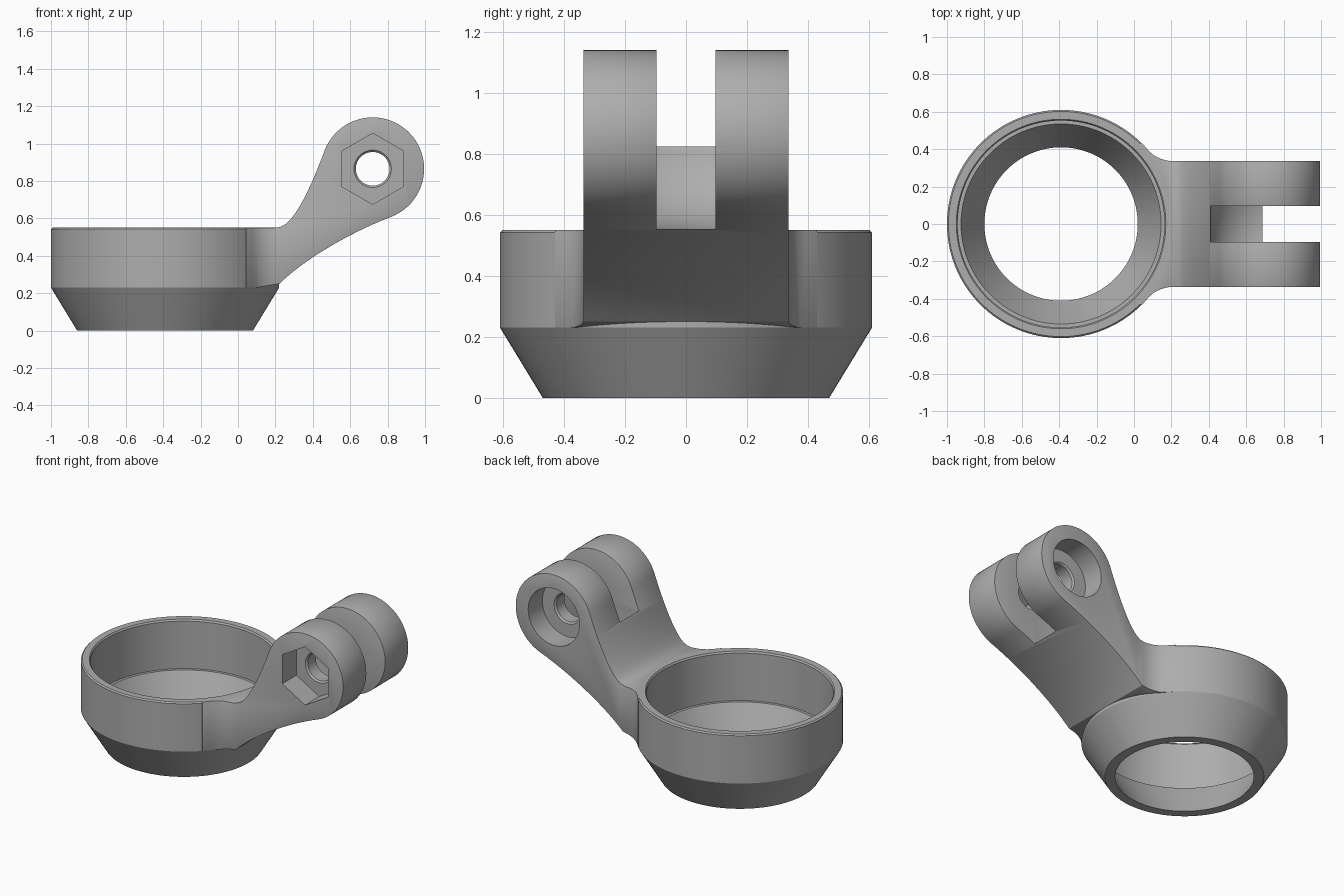
import bpy, bmesh, math
from mathutils import Vector, Matrix
from mathutils.geometry import interpolate_bezier

if "Cube" in bpy.data.objects:
    bpy.data.objects.remove(bpy.data.objects["Cube"])

RING_X = -0.39
PIVOT = Vector((0.72, 0, 0.865))
TO_Y = Matrix.Translation(PIVOT) @ Matrix.Rotation(-math.pi / 2, 4, "X")

grey = bpy.data.materials.new("grey_plastic")
grey.use_nodes = True
grey.diffuse_color = (0.42, 0.42, 0.42, 1)
grey.node_tree.nodes["Principled BSDF"].inputs["Base Color"].default_value = grey.diffuse_color


def finish(name, bm):
    bmesh.ops.recalc_face_normals(bm, faces=bm.faces)
    mesh = bpy.data.meshes.new(name)
    bm.to_mesh(mesh)
    bm.free()
    mesh.materials.append(grey)
    obj = bpy.data.objects.new(name, mesh)
    bpy.context.collection.objects.link(obj)
    return obj


def lathe(name, profile, matrix, steps=96):
    """Revolve (radius, height) points, starting and ending on the axis."""
    bm = bmesh.new()
    verts = [bm.verts.new((r, 0, h)) for r, h in profile]
    edges = [bm.edges.new(pair) for pair in zip(verts, verts[1:])]
    bmesh.ops.spin(bm, geom=verts + edges, cent=(0, 0, 0), axis=(0, 0, 1),
                   angle=math.tau, steps=steps)
    bmesh.ops.remove_doubles(bm, verts=bm.verts, dist=0.0005)
    bm.transform(matrix)
    return finish(name, bm)


def prism(name, points, depth):
    """Extrude a flat outline along a vector."""
    bm = bmesh.new()
    face = bm.faces.new([bm.verts.new(p) for p in points])
    new = bmesh.ops.extrude_face_region(bm, geom=[face])["geom"]
    bmesh.ops.translate(bm, vec=depth,
                        verts=[v for v in new if isinstance(v, bmesh.types.BMVert)])
    return finish(name, bm)


def apply(obj, mod):
    bpy.ops.object.select_all(action="DESELECT")
    bpy.context.view_layer.objects.active = obj
    obj.select_set(True)
    bpy.ops.object.modifier_apply(modifier=mod.name)


def combine(obj, other, operation):
    mod = obj.modifiers.new("combine", "BOOLEAN")
    mod.operation, mod.object, mod.solver = operation, other, "EXACT"
    apply(obj, mod)
    bpy.data.objects.remove(other)


def curve(*points, count=16):
    return interpolate_bezier(*[Vector((x, 0, z)) for x, z in points], count)


# Side outline of the arm: round lug, concave top, root and curved underside
lug_r = 0.275
start, end = math.radians(-68.6), math.radians(160)
lug = [PIVOT + lug_r * Vector((math.cos(a), 0, math.sin(a)))
       for a in (start + (end - start) * i / 56 for i in range(57))]
top = curve((lug[-1].x, lug[-1].z), (0.41, 0.82), (0.33, 0.63), (0.255, 0.57))
under = curve((0.22, 0.25), (0.36, 0.385), (0.60, 0.525), (lug[0].x, lug[0].z))
root = [Vector((x, 0, z)) for x, z in
        ((0.23, 0.556), (0.2, 0.55), (0, 0.55), (0, 0.23), (0.1, 0.23))]
outline = lug + top[1:] + root + under[:-1]
arm = prism("arm", [p - Vector((0, 0.5, 0)) for p in outline], (0, 1, 0))

# Plan outline with filleted corners where the arm joins the ring
fillet = [(0, 0.43), (0.045, 0.43), (0.075, 0.395), (0.105, 0.367),
          (0.14, 0.349), (0.175, 0.339), (0.21, 0.336), (1.1, 0.336)]
plan_points = fillet + [(x, -y) for x, y in reversed(fillet)]
plan = prism("arm_plan", [(x, y, 0) for x, y in plan_points], (0, 0, 1.3))
combine(arm, plan, "INTERSECT")

# Rounded slot that splits the lug in two
slot = lathe("slot", [(0, -0.097), (0.315, -0.097), (0.315, 0.097), (0, 0.097)], TO_Y)
combine(arm, slot, "DIFFERENCE")
bevel = arm.modifiers.new("edge", "BEVEL")
bevel.width, bevel.segments = 0.01, 2
bevel.limit_method, bevel.angle_limit = "ANGLE", math.radians(40)
apply(arm, bevel)

# Tapered ring body
at_ring = Matrix.Translation((RING_X, 0, 0))
holder = lathe("ring_holder", [(0, 0), (0.47, 0), (0.61, 0.23), (0.61, 0.542),
                               (0.602, 0.55), (0, 0.55)], at_ring, 128)
combine(holder, arm, "UNION")

# Stepped ring cavity, open at the bottom
cavity = lathe("cavity", [(0, -0.1), (0.41, -0.1), (0.41, 0), (0.522, 0.205),
                          (0.535, 0.23), (0.553, 0.23), (0.553, 0.54),
                          (0.56, 0.55), (0.56, 0.7), (0, 0.7)], at_ring, 128)
combine(holder, cavity, "DIFFERENCE")

# Bolt hole with a round recess on the back lug
bolt = lathe("bolt_hole", [(0, -0.5), (0.1, -0.5), (0.1, -0.19), (0.09, -0.18),
                           (0.09, 0.18), (0.1, 0.19), (0.185, 0.19),
                           (0.185, 0.5), (0, 0.5)], TO_Y, 64)
combine(holder, bolt, "DIFFERENCE")

# Hexagonal nut pocket on the front lug
hexagon = [PIVOT + Vector((0.19 * math.sin(a), -0.5, 0.19 * math.cos(a)))
           for a in (i * math.pi / 3 for i in range(6))]
nut = prism("nut_pocket", hexagon, (0, 0.31, 0))
combine(holder, nut, "DIFFERENCE")

bpy.context.view_layer.objects.active = holder
holder.select_set(True)
bpy.ops.object.shade_smooth_by_angle(angle=math.radians(28))
